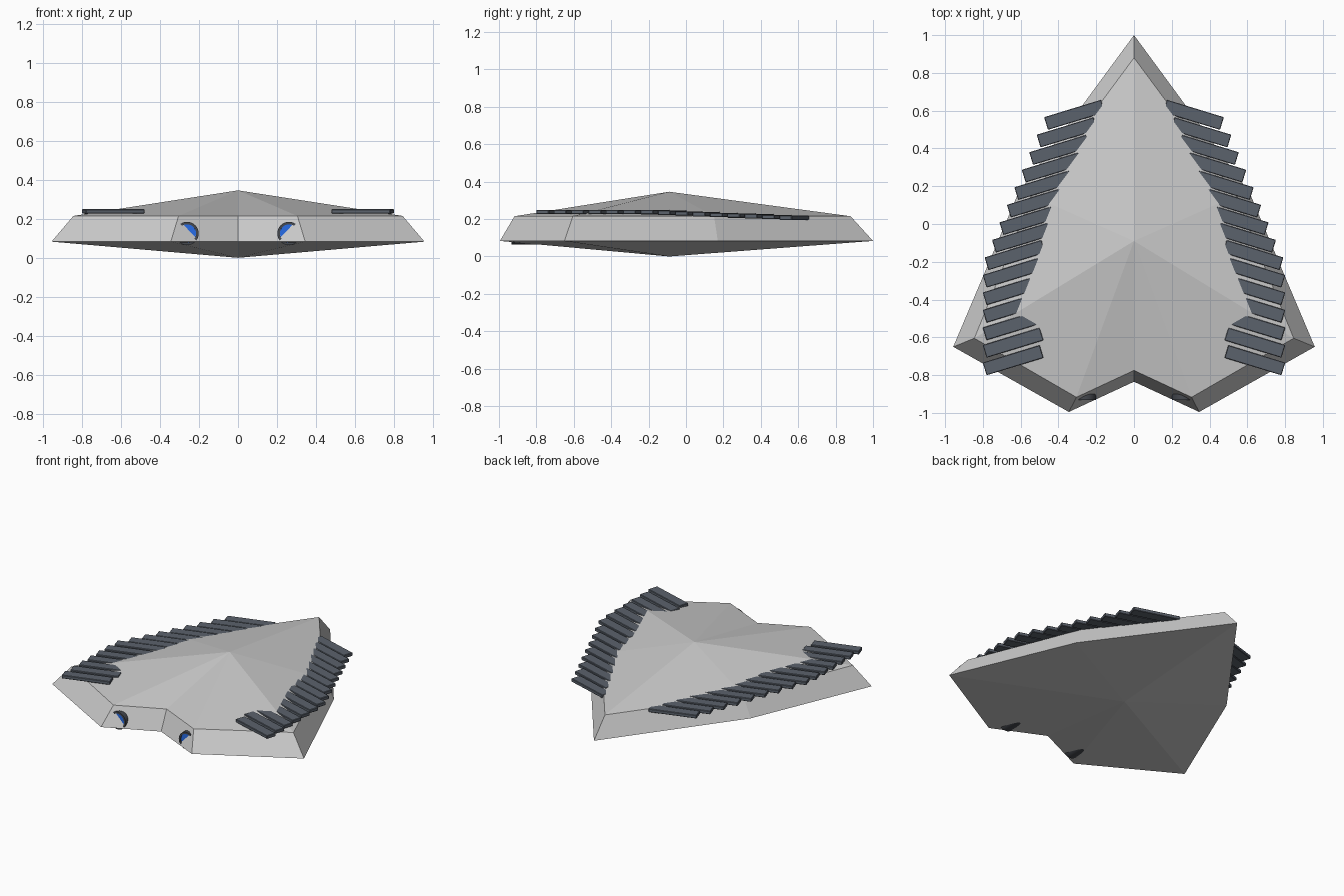
import bpy, bmesh, math
from mathutils import Matrix

if "Cube" in bpy.data.objects:
    bpy.data.objects.remove(bpy.data.objects["Cube"])


def material(name, rgb):
    m = bpy.data.materials.new(name)
    m.diffuse_color = (*rgb, 1)
    m.use_nodes = True
    m.node_tree.nodes["Principled BSDF"].inputs["Base Color"].default_value = m.diffuse_color
    return m


HULL = material("pale grey", (0.60, 0.60, 0.60))
PLATE = material("slate grey", (0.105, 0.122, 0.150))
DARK = material("charcoal", (0.06, 0.066, 0.078))
BLUE = material("blue glow", (0.02, 0.15, 0.80))


def make_object(name, bm, mat):
    bmesh.ops.recalc_face_normals(bm, faces=bm.faces)
    mesh = bpy.data.meshes.new(name)
    bm.to_mesh(mesh)
    bm.free()
    mesh.materials.append(mat)
    ob = bpy.data.objects.new(name, mesh)
    bpy.context.collection.objects.link(ob)
    return ob


# Hull: two stacked outlines closed by shallow peaks above and below
def outline(bm, half, z):
    pts = half + [(-x, y) for x, y in reversed(half[1:-1])]
    return [bm.verts.new((x, y, z)) for x, y in pts]


bm = bmesh.new()
low = outline(bm, [(0, 1), (0.61, 0.17), (0.957, -0.65), (0.345, -0.995), (0, -0.835)], 0.083)
high = outline(bm, [(0, 0.88), (0.54, 0.15), (0.845, -0.605), (0.305, -0.917), (0, -0.775)], 0.215)
peak = bm.verts.new((0, -0.09, 0.346))
keel = bm.verts.new((0, -0.09, 0.0))
for i in range(len(low)):
    j = (i + 1) % len(low)
    bm.faces.new((low[i], low[j], high[j], high[i]))
    bm.faces.new((high[i], high[j], peak))
    bm.faces.new((low[j], low[i], keel))
make_object("hull", bm, HULL)

# Overlapping armour slats along both flanks
COUNT = 15
for side, label in ((1, "right"), (-1, "left")):
    for i in range(COUNT):
        bm = bmesh.new()
        step = min(i, 8.25) / 8.25
        x = 0.315 + 0.325 * step
        y = 0.578 - 0.0928 * i
        z = 0.207 + 0.031 * step
        bmesh.ops.create_cube(bm, size=1, matrix=(
            Matrix.Translation((side * x, y, z))
            @ Matrix.Rotation(-side * math.radians(17), 4, 'Z')
            @ Matrix.Diagonal((0.315, 0.07, 0.023, 1))))
        bmesh.ops.bevel(bm, geom=bm.edges[:], offset=0.003, segments=1, affect='EDGES')
        make_object(f"{label}_slat_{i + 1}", bm, PLATE)


# Thrusters: dark tubes set into the notch, each with a recessed glowing disc
def revolve(name, profile, x, z, mat, n=32):
    bm = bmesh.new()
    rings = [[bm.verts.new((x + r * math.cos(2 * math.pi * k / n), y,
                            z + r * math.sin(2 * math.pi * k / n)))
              for k in range(n)] for r, y in profile]
    for a, b in zip(rings, rings[1:]):
        for k in range(n):
            bm.faces.new((a[k], a[(k + 1) % n], b[(k + 1) % n], b[k]))
    bm.faces.new(rings[0])
    bm.faces.new(rings[-1])
    for f in bm.faces:
        f.smooth = len(f.verts) == 4
    ob = make_object(name, bm, mat)
    for e in ob.data.edges:
        a, b = (ob.data.vertices[v].co for v in e.vertices)
        e.use_edge_sharp = abs(a.y - b.y) < 1e-5
    return ob


for side, label in ((1, "right"), (-1, "left")):
    x, z = side * 0.262, 0.125
    revolve(label + "_thruster",
            [(0.06, -0.65), (0.06, -0.932), (0.047, -0.932), (0.047, -0.918)], x, z, DARK)
    revolve(label + "_thruster_glow", [(0.0468, -0.917), (0.0468, -0.926)], x, z, BLUE)
